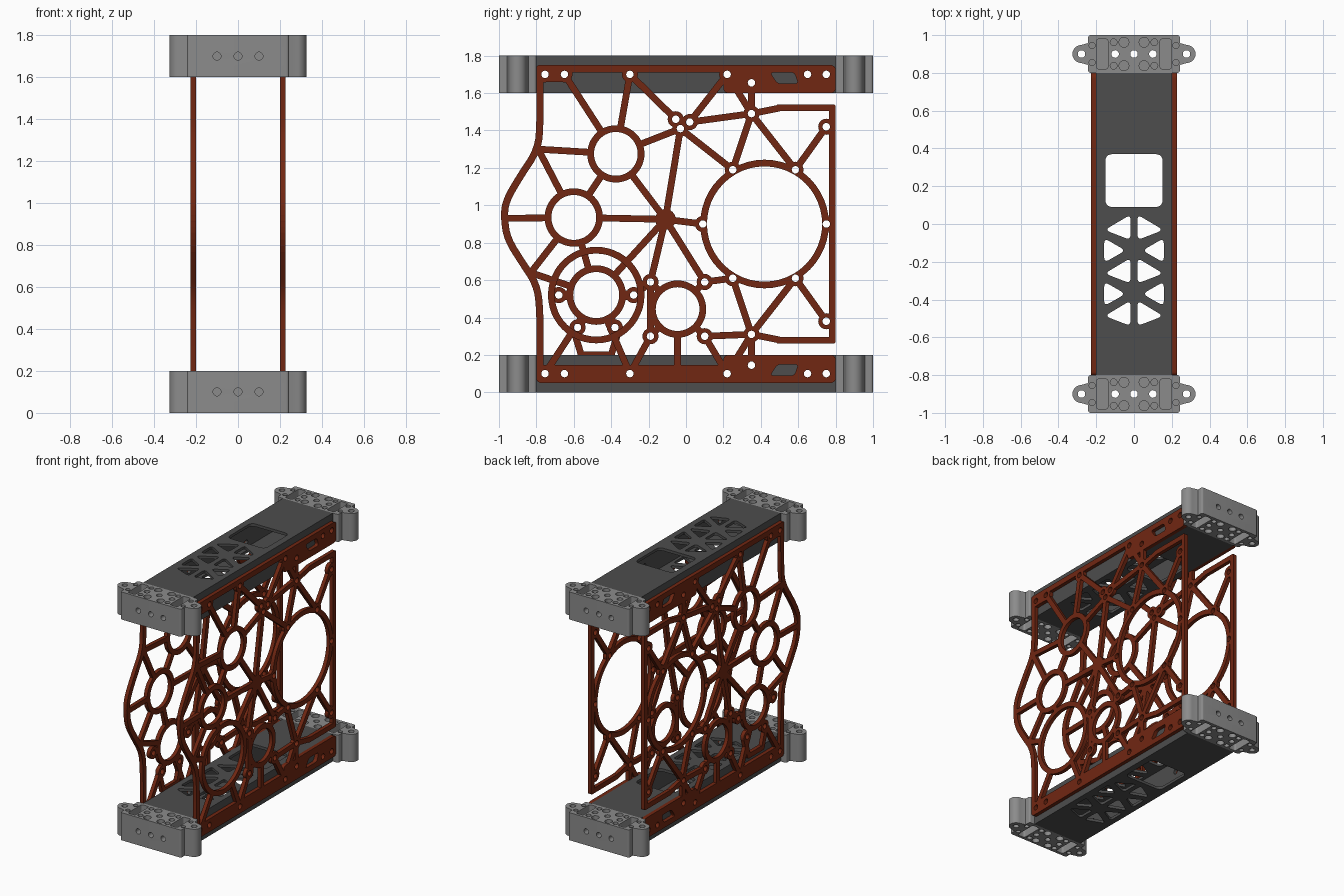
import bpy
from math import cos, sin, pi, radians
from mathutils import Vector as V
from mathutils.geometry import delaunay_2d_cdt

if "Cube" in bpy.data.objects:
    bpy.data.objects.remove(bpy.data.objects["Cube"])


def material(name, rgb):
    m = bpy.data.materials.new(name)
    m.diffuse_color = (*rgb, 1)
    m.use_nodes = True
    m.node_tree.nodes["Principled BSDF"].inputs["Base Color"].default_value = m.diffuse_color
    return m


RED = material("red_plate", (0.165, 0.02, 0.006))
DARK = material("dark_tube", (0.075, 0.075, 0.075))
GREY = material("grey_block", (0.26, 0.26, 0.26))


# --- 2D shapes (counter-clockwise point lists) ---
def disc(c, r, n=24):
    return [V((c[0] + r * cos(2 * pi * i / n), c[1] + r * sin(2 * pi * i / n))) for i in range(n)]


def rounded(pts, r, n=5):
    out, pts = [], [V(p) for p in pts]
    for i, p in enumerate(pts):
        a = p + (pts[i - 1] - p).normalized() * r
        b = p + (pts[(i + 1) % len(pts)] - p).normalized() * r
        out += [a * (1 - t) ** 2 + p * 2 * t * (1 - t) + b * t * t for t in (k / n for k in range(n + 1))]
    return out


def rect(x0, y0, x1, y1, r=0.0):
    pts = [V(p) for p in ((x0, y0), (x1, y0), (x1, y1), (x0, y1))]
    return rounded(pts, r) if r else pts


def strut(a, b, w):
    a, b = V(a), V(b)
    d = (b - a).normalized()
    n = V((-d.y, d.x)) * w / 2
    return [a - n, b - n, b + n, a + n]


def path(pts, w, smooth=2):
    pts = [V(p) for p in pts]
    for _ in range(smooth):
        pts = [pts[0]] + [p.lerp(q, t) for p, q in zip(pts, pts[1:]) for t in (.25, .75)] + [pts[-1]]
    return [strut(a, b, w) for a, b in zip(pts, pts[1:])] + [disc(p, w / 2, 12) for p in pts]


def inside(p, poly):
    res = False
    for a, b in zip(poly, poly[1:] + poly[:1]):
        if (a.y > p.y) != (b.y > p.y) and p.x < (b.x - a.x) * (p.y - a.y) / (b.y - a.y) + a.x:
            res = not res
    return res


# --- union of solids minus holes, extruded from w0 to w1 along an axis ---
def slab(name, solids, holes, w0, w1, axis, mat):
    verts, edges, boxes = [], [], []
    for k, poly in enumerate(solids + holes):
        s, m = len(verts), len(poly)
        verts += poly
        edges += [(s + i, s + (i + 1) % m) for i in range(m)]
        xs, ys = [p.x for p in poly], [p.y for p in poly]
        boxes.append((min(xs), max(xs), min(ys), max(ys), poly, k >= len(solids)))
    vs, _, fs = delaunay_2d_cdt(verts, edges, [], 0, 1e-5)[:3]
    keep = []
    for f in fs:
        a, b, c = (vs[i] for i in f)
        area = (b - a).cross(c - a)
        p = (a + b + c) / 3
        hits = [h for x0, x1, y0, y1, poly, h in boxes
                if x0 <= p.x <= x1 and y0 <= p.y <= y1 and inside(p, poly)]
        if hits and not any(hits):
            keep.append(tuple(f) if area > 0 else tuple(reversed(f)))
    ids = {v: i for i, v in enumerate(sorted({i for f in keep for i in f}))}
    keep = [tuple(ids[i] for i in f) for f in keep]
    n = len(ids)
    place = (lambda p, w: (w, p.x, p.y)) if axis == 'X' else (lambda p, w: (p.x, p.y, w))
    co = [place(vs[i], w) for w in (w0, w1) for i in ids]
    half = {(f[i], f[(i + 1) % 3]) for f in keep for i in range(3)}
    faces = [f[::-1] for f in keep] + [tuple(i + n for i in f) for f in keep]
    faces += [(a, b, b + n, a + n) for a, b in half if (b, a) not in half]
    me = bpy.data.meshes.new(name)
    me.from_pydata(co, [], faces)
    me.materials.append(mat)
    ob = bpy.data.objects.new(name, me)
    bpy.context.collection.objects.link(ob)
    return ob


def smooth(ob):
    bpy.ops.object.select_all(action='DESELECT')
    ob.select_set(True)
    bpy.context.view_layer.objects.active = ob
    bpy.ops.object.shade_smooth_by_angle(angle=radians(30))


# --- plate layout: bolts, ring centres and junctions ---
P = dict(a=(-.754, 1.7), b=(-.65, 1.7), c=(-.3, 1.7), d=(.22, 1.7), e=(.35, 1.655), f=(.65, 1.7),
         g=(.75, 1.7), h=(.35, 1.49), i=(.75, 1.42), j=(.25, 1.19), k=(.585, 1.19))
P.update({key.upper(): (y, 1.8 - z) for key, (y, z) in list(P.items())})
P.update(m=(.09, .9), n=(.75, .9), p=(-.19, .59), q=(.1, .59), r=(-.19, .3), s=(.1, .3),
         t=(-.055, 1.46), u=(.02, 1.445), v=(-.03, 1.41))
bolts = list(P.values())
rail_bolts = [P[k] for k in "abcdefgABCDEFG"]
P.update(N=(-.11, .925), w=(-.045, .1), x=(-.79, 1.3), y=(-.965, .93), z=(-.83, .64))
P.update({"1": (-.375, 1.275), "2": (-.6, .935), "3": (-.045, .445), "4": (-.48, .52), "5": (.42, .9)})
STRUTS = ("1c 1b 1x 1v 12 1N 2N 2x 2y 2z 24 4N 4z Nv Nm Np Nq 3w 3p 3q 3r 3s ct ud uh vj dh eh hj hk ki "
          "DH EH HJ HK KI sD sH qJ rC 4A 4C pr").split()
EDGE = [(-.78, 1.7), (-.78, 1.45), (-.79, 1.3), (-.89, 1.15), (-.965, 1.02), (-.972, .93),
        (-.955, .82), (-.88, .7), (-.8, .58), (-.78, .45), (-.78, .1)]


def plate(name, x0, x1, hub):
    radii = {"1": .117, "2": .12, "3": .117, "4": .123 if hub else .222, "5": .308}
    solids = [strut(P[s[0]], P[s[1]], .036) for s in STRUTS] + path(EDGE, .038)
    solids += [disc(P[k], r + .036, 48) for k, r in radii.items()]
    solids += [disc(p, .043) for p in bolts] + [disc(P["N"], .055)]
    # top and bottom rails
    solids += [rect(-.8, 1.71, .3, 1.75, .018), rect(-.8, 1.66, -.62, 1.75, .03), rect(.2, 1.6, .8, 1.75, .03),
               rect(-.8, .05, .8, .145, .03), rect(.2, .05, .8, .2, .03)]
    # rear frame
    solids += [rect(.765, .26, .8, 1.54, .015), rect(.48, 1.503, .8, 1.54, .015), rect(.48, .26, .8, .297, .015),
               strut(P["h"], (.5, 1.52), .036), strut(P["H"], (.5, .28), .036)]
    holes = [disc(P[k], r, 48) for k, r in radii.items()]
    pts = list(bolts)
    if hub:
        for ang in (0, 180, 240, 300):
            p = (-.48 + .2 * cos(radians(ang)), .52 + .2 * sin(radians(ang)))
            pts.append(p)
            solids += [disc(p, .043), strut(P["4"], p, .05)]
        solids += path([(-.6, .33), (-.56, .2), (-.4, .2), (-.36, .33)], .036, 0)
        solids += [strut((-.28, .52), P["p"], .04)]
    holes += [disc(p, .02, 16) for p in pts]
    # small rail windows
    for f in (lambda z: z, lambda z: 1.8 - z):
        q = [(.45, f(1.71)), (.49, f(1.65)), (.6, f(1.65)), (.58, f(1.71))]
        holes.append(rounded(q, .02))
    smooth(slab(name, solids, holes, x0, x1, 'X', RED))


plate("right_side_plate", .2, .227, False)
plate("left_side_plate", -.227, -.2, True)

# --- hollow dark tubes with window and lattice ---
cuts = [rect(-.152, .09, .152, .37, .04)]
for s in (-1, 1):
    for cy in (-.02, -.25, -.475):
        cuts.append(rounded([(s * .018, cy + .07), (s * .018, cy - .065), (s * .155, cy - .012)], .03))
    for cy in (-.14, -.37):
        cuts.append(rounded([(s * .158, cy + .065), (s * .158, cy - .065), (s * .045, cy)], .03))
T = .02
for name, z in (("lower_tube", 0), ("upper_tube", 1.6)):
    for part, w in (("floor", z), ("roof", z + .2 - T)):
        smooth(slab(f"{name}_{part}", [rect(-.2, -.8, .2, .8)], cuts, w, w + T, 'Z', DARK))
    bores = [disc(p, .02, 16) for p in rail_bolts if z < p[1] < z + .2]
    for part, w in (("right_wall", .2 - T), ("left_wall", -.2)):
        smooth(slab(f"{name}_{part}", [rect(-.8, z + T, .8, z + .2 - T)], bores, w, w + T, 'X', DARK))

# --- grey end blocks: pocketed body with ears, then blind front bores ---
body = [rect(-.243, -.1, .243, .1, .015)]
through = [disc((x, 0), .02, 20) for x in (-.1, 0, .1, -.278, .278)]
pockets = []
for s in (-1, 1):
    body += [disc((s * .278, 0), .048, 32)]
    ear = [(s * .2, -.07), (s * .3, -.042), (s * .3, .042), (s * .2, .07)]
    body.append([V(p) for p in ear])
    for v in (-1, 1):
        pockets += [disc((s * .053, v * .062), .026, 20), disc((s * .222, v * .045), .016, 16),
                    disc((s * .108, v * .062), .018, 16)]
    pockets.append(rect(*sorted((s * .138, s * .198))[:1], -.08, sorted((s * .138, s * .198))[1], .08, .015))
side_bores = [disc((x, .1), .019, 20) for x in (-.1, 0, .1)]


def block(name, y, z):
    parts = [slab(name, body, through + pockets, z, z + .055, 'Z', GREY),
             slab(name, body, through, z + .055, z + .145, 'Z', GREY),
             slab(name, body, through + pockets, z + .145, z + .2, 'Z', GREY)]
    # bores in the outer face, cut from the solid middle layer
    for x in (-.1, 0, .1):
        bpy.ops.mesh.primitive_cylinder_add(vertices=20, radius=.019, depth=.12,
                                            location=(x, .1, z + .1), rotation=(pi / 2, 0, 0))
        cutter = bpy.context.object
        cutter.name, cutter.hide_render = "bore_cutter", True
        mod = parts[1].modifiers.new("bore", 'BOOLEAN')
        mod.object, mod.operation, mod.solver = cutter, 'DIFFERENCE', 'EXACT'
        bpy.context.view_layer.objects.active = parts[1]
        bpy.ops.object.modifier_apply(modifier=mod.name)
        bpy.data.objects.remove(cutter)
    for ob, part in zip(parts, ("bottom", "middle", "top")):
        ob.name = f"{name}_{part}"
        ob.location.y = y
        ob.rotation_euler.z = pi if y < 0 else 0
        smooth(ob)


for zn, z in (("lower", 0), ("upper", 1.6)):
    for yn, y in (("front", -.9), ("back", .9)):
        block(f"{zn}_{yn}_end_block", y, z)
